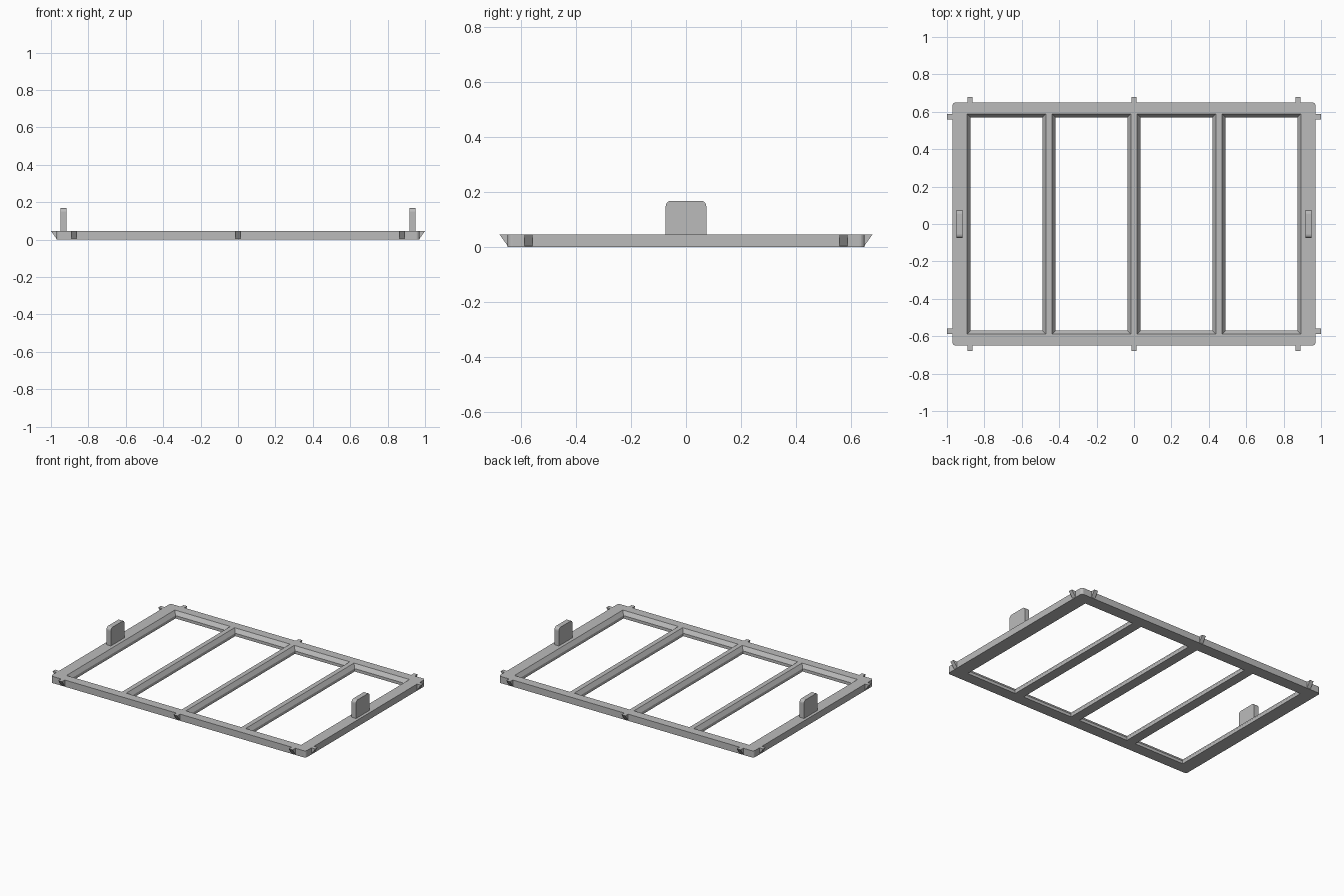
import bpy, bmesh
from mathutils import Matrix, Vector

if "Cube" in bpy.data.objects:
    bpy.data.objects.remove(bpy.data.objects["Cube"])

THICK = 0.046          # frame thickness
HALF_X, HALF_Y = 0.97, 0.65

grey = bpy.data.materials.new("mid grey")
grey.use_nodes = True
grey.diffuse_color = (0.5, 0.5, 0.5, 1)
grey.node_tree.nodes["Principled BSDF"].inputs["Base Color"].default_value = (0.5, 0.5, 0.5, 1)


def finish(name, bm):
    bmesh.ops.recalc_face_normals(bm, faces=bm.faces)
    mesh = bpy.data.meshes.new(name)
    bm.to_mesh(mesh)
    bm.free()
    mesh.materials.append(grey)
    obj = bpy.data.objects.new(name, mesh)
    bpy.context.collection.objects.link(obj)
    return obj


def rounded_box(name, center, size, edge_axis, radius, top_only=False):
    """Box whose edges along one axis are rounded."""
    bm = bmesh.new()
    bmesh.ops.create_cube(bm, size=1)
    bmesh.ops.scale(bm, vec=size, verts=bm.verts)
    bmesh.ops.translate(bm, vec=center, verts=bm.verts)
    edges = []
    for e in bm.edges:
        a, b = e.verts
        along = abs((a.co - b.co).normalized()[edge_axis]) > 0.9
        if along and (not top_only or a.co.z > center[2]):
            edges.append(e)
    bmesh.ops.bevel(bm, geom=edges, offset=radius, segments=5, profile=0.5, affect='EDGES')
    return finish(name, bm)


def loft(bm, rings):
    """Closed solid through rings of equal point count."""
    loops = [[bm.verts.new(p) for p in ring] for ring in rings]
    n = len(loops[0])
    for lo, hi in zip(loops, loops[1:]):
        for i in range(n):
            j = (i + 1) % n
            bm.faces.new((lo[i], lo[j], hi[j], hi[i]))
    bm.faces.new(loops[0][::-1])
    bm.faces.new(loops[-1])


def rect(cx, hx, hy, z):
    return [(cx - hx, -hy, z), (cx + hx, -hy, z), (cx + hx, hy, z), (cx - hx, hy, z)]


# Frame slab
frame = rounded_box("frame", (0, 0, THICK / 2), (2 * HALF_X, 2 * HALF_Y, THICK), 2, 0.017)

# Four window openings: straight below, flared towards the top
bm = bmesh.new()
for k in range(4):
    cx = (k - 1.5) * 0.4545
    loft(bm, [rect(cx, 0.193, 0.57, -0.02), rect(cx, 0.193, 0.57, 0.02),
              rect(cx, 0.211, 0.589, THICK), rect(cx, 0.211, 0.589, THICK + 0.02)])
cutter = finish("opening_cutter", bm)
cutter.hide_render = True
cut = frame.modifiers.new("openings", 'BOOLEAN')
cut.operation = 'DIFFERENCE'
cut.solver = 'EXACT'
cut.object = cutter
bpy.context.view_layer.objects.active = frame
bpy.ops.object.modifier_apply(modifier=cut.name)
bpy.data.objects.remove(cutter)


# Wedge clips around the rim
def clip(name, origin, angle):
    profile = [(-0.01, 0.004), (0, 0.004), (0.03, THICK), (-0.01, THICK)]
    bm = bmesh.new()
    loft(bm, [[(x, y, z) for x, z in profile] for y in (-0.014, 0.014)])
    turn = Matrix.Translation(Vector(origin)) @ Matrix.Rotation(angle, 4, 'Z')
    bmesh.ops.transform(bm, matrix=turn, verts=bm.verts)
    finish(name, bm)


QUARTER = 1.570796
for side, word in ((1, "left"), (-1, "right")):
    for end, place in ((1, "back"), (-1, "front")):
        clip(f"{word}_{place}_side_clip", (side * HALF_X, end * 0.574, 0),
             0 if side > 0 else 2 * QUARTER)
for end, place in ((1, "back"), (-1, "front")):
    for x, word in ((-0.877, "right"), (0, "middle"), (0.877, "left")):
        clip(f"{place}_{word}_clip", (x, end * HALF_Y, 0), end * QUARTER)

# Upright grip tabs
for side, word in ((1, "left"), (-1, "right")):
    rounded_box(f"{word}_grip_tab", (side * 0.933, 0, 0.104), (0.034, 0.148, 0.128),
                0, 0.02, top_only=True)
